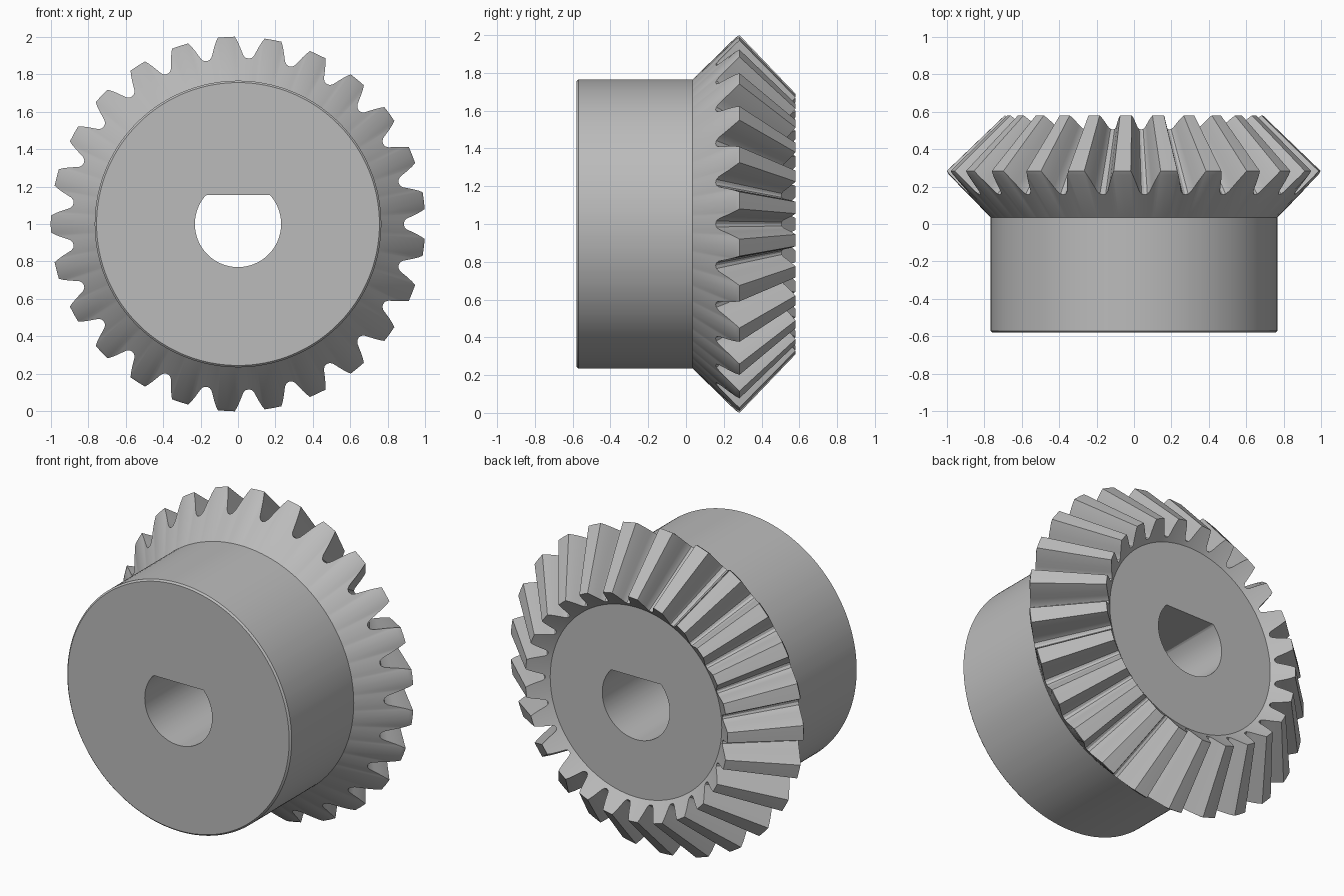
import bpy, bmesh
from math import sin, cos, radians

if "Cube" in bpy.data.objects:
    bpy.data.objects.remove(bpy.data.objects["Cube"], do_unlink=True)

TEETH = 25
PITCH = 360 / TEETH
BORE, BORE_FLAT = 0.23, 0.155
AXIS_Z = 1.0

# Half tooth outline: degrees from the tooth centre, height from root to tip
HALF = [(0, 1), (2.6, 1), (3.3, 0.82), (4.1, 0.57), (4.8, 0.33),
        (5.4, 0.14), (6.2, 0.03), (PITCH / 2, 0)]
TOOTH = [(-a, t) for a, t in reversed(HALF[1:-1])] + HALF
OUTLINE = [(radians(180 + i * PITCH + a), t) for i in range(TEETH) for a, t in TOOTH]


def circle(y, r):
    """Plain round section."""
    return [(y, r) for _ in OUTLINE]


def bore(y):
    """D-shaped section of the shaft hole."""
    return [(y, min(BORE, BORE_FLAT / sin(a)) if sin(a) > 0.01 else BORE)
            for a, _ in OUTLINE]


def toothed(root, tip, crest):
    """Toothed section on a cone; the crest points may be shifted for a chamfer."""
    return [crest if t == 1 else tuple(p + (q - p) * t for p, q in zip(root, tip))
            for _, t in OUTLINE]


ROOT, TIP = (0.157, 0.885), (0.28, 1.0)
ROOT_IN, TIP_IN = (0.505, 0.606), (0.58, 0.69)

# Sections in order: hub face, hub, back cone, teeth, inner cone, rear face, bore
sections = [
    bore(-0.58), circle(-0.58, 0.755), circle(-0.57, 0.765), circle(0.035, 0.765),
    toothed(ROOT, TIP, (0.262, 0.987)), toothed(ROOT, TIP, (0.283, 1.0)),
    toothed(ROOT_IN, TIP_IN, TIP_IN), circle(0.487, 0.585), bore(0.487),
]

bm = bmesh.new()
rings = [[bm.verts.new((r * cos(a), y, AXIS_Z + r * sin(a)))
          for (y, r), (a, _) in zip(sec, OUTLINE)] for sec in sections]
n = len(OUTLINE)
for r0, r1 in zip(rings, rings[1:] + rings[:1]):
    for i in range(n):
        j = (i + 1) % n
        bm.faces.new((r0[i], r0[j], r1[j], r1[i]))
bmesh.ops.remove_doubles(bm, verts=bm.verts, dist=0.00005)
bmesh.ops.recalc_face_normals(bm, faces=bm.faces)

mesh = bpy.data.meshes.new("bevel_gear")
bm.to_mesh(mesh)
bm.free()
gear = bpy.data.objects.new("bevel_gear", mesh)
bpy.context.collection.objects.link(gear)

# Plain grey metal
mat = bpy.data.materials.new("grey_metal")
mat.use_nodes = True
colour = (0.5, 0.5, 0.5, 1)
mat.diffuse_color = colour
mat.node_tree.nodes["Principled BSDF"].inputs["Base Color"].default_value = colour
mesh.materials.append(mat)

bpy.ops.object.select_all(action="DESELECT")
gear.select_set(True)
bpy.context.view_layer.objects.active = gear
bpy.ops.object.shade_smooth_by_angle(angle=radians(28))
